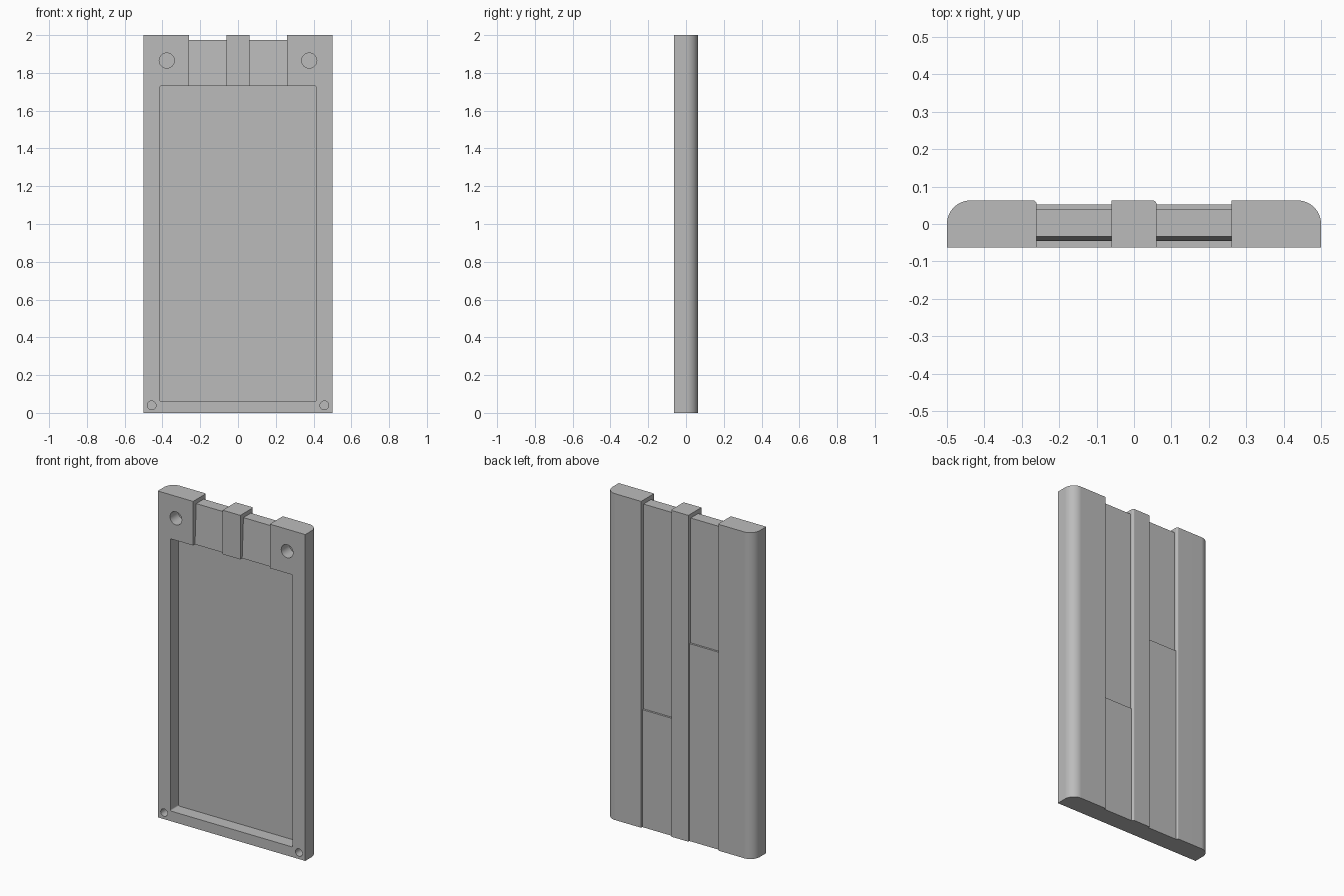
import bpy, bmesh, math
from mathutils import Vector

cube = bpy.data.objects.get("Cube")
if cube:
    bpy.data.objects.remove(cube, do_unlink=True)

HALF = 0.063          # half thickness
STEP_Z = {-1: 1.21, 1: 0.72}

grey = bpy.data.materials.new("mid grey")
grey.use_nodes = True
grey.diffuse_color = (0.5, 0.5, 0.5, 1)
grey.node_tree.nodes["Principled BSDF"].inputs["Base Color"].default_value = (0.5, 0.5, 0.5, 1)


def prism(name, outline, axis, lo, hi):
    """Extrude a 2D outline along an axis (the outline fills the other two axes in order)."""
    bm = bmesh.new()
    verts = []
    for p in outline:
        co = list(p)
        co.insert(axis, lo)
        verts.append(bm.verts.new(co))
    face = bm.faces.new(verts)
    ext = bmesh.ops.extrude_face_region(bm, geom=[face])
    shift = Vector((0, 0, 0))
    shift[axis] = hi - lo
    bmesh.ops.translate(bm, vec=shift, verts=[g for g in ext["geom"] if isinstance(g, bmesh.types.BMVert)])
    bmesh.ops.recalc_face_normals(bm, faces=bm.faces)
    mesh = bpy.data.meshes.new(name)
    bm.to_mesh(mesh)
    bm.free()
    mesh.materials.append(grey)
    obj = bpy.data.objects.new(name, mesh)
    bpy.context.collection.objects.link(obj)
    return obj


def arc(cx, cy, r, start, end, n):
    return [(cx + r * math.cos(math.radians(start + (end - start) * i / n)),
             cy + r * math.sin(math.radians(start + (end - start) * i / n))) for i in range(n + 1)]


def cut(target, cutter):
    cutter.hide_render = True
    mod = target.modifiers.new("cut", "BOOLEAN")
    mod.operation = "DIFFERENCE"
    mod.solver = "EXACT"
    mod.object = cutter
    bpy.ops.object.modifier_apply(modifier=mod.name)
    bpy.data.objects.remove(cutter, do_unlink=True)


# Shell body: flat front, rounded back corners
R = 0.063
outline = [(-0.5, -HALF), (0.5, -HALF)]
outline += arc(0.5 - R, HALF - R, R, 0, 90, 14) + arc(R - 0.5, HALF - R, R, 90, 180, 14)
body = prism("shell_body", outline, 2, 0, 2)
bpy.context.view_layer.objects.active = body
body.select_set(True)

# Front pocket with slightly rounded corners
r = 0.008
pocket = []
for cx, cz, a in ((0.415 - r, 1.73 - r, 0), (r - 0.415, 1.73 - r, 90),
                  (r - 0.415, 0.062 + r, 180), (0.415 - r, 0.062 + r, 270)):
    pocket += arc(cx, cz, r, a, a + 90, 4)
cut(body, prism("pocket_cutter", pocket, 1, -0.2, 0.017))

# Stepped back channels, top notches and sloped front recesses
for side, step in STEP_Z.items():
    section = [(0.1, -0.1), (0.052, -0.1), (0.052, step), (0.04, step), (0.04, 1.975),
               (-0.033, 1.975), (-0.0455, 1.72), (-0.1, 1.72), (-0.1, 2.1), (0.1, 2.1)]
    x0, x1 = sorted((0.06 * side, 0.26 * side))
    cut(body, prism("channel_cutter", section, 0, x0, x1))

# Rounded rail corners, one beside each channel
r = 0.0105
for x, start, sign in ((-0.26, 90, 1), (0.06, 90, 1)):
    corner = arc(x - r, HALF - r, r, start, 0, 5)
    corner = [(x - r, 0.1)] + corner + [(x + 0.01, HALF - r), (x + 0.01, 0.1)]
    cut(body, prism("corner_cutter", corner, 2, -0.1, 2.1))

# Blind holes in the front
for side in (-1, 1):
    for x, z, rad, depth in ((0.377, 1.865, 0.04, 0.017), (0.457, 0.04, 0.023, 0.0)):
        circle = arc(side * x, z, rad, 0, 360, 32)[:-1]
        cut(body, prism("hole_cutter", circle, 1, -0.2, depth))

# Smooth the rounded parts and keep the flats flat
bpy.ops.object.shade_smooth_by_angle(angle=math.radians(30))
weighted = body.modifiers.new("weighted_normals", "WEIGHTED_NORMAL")
weighted.keep_sharp = True
